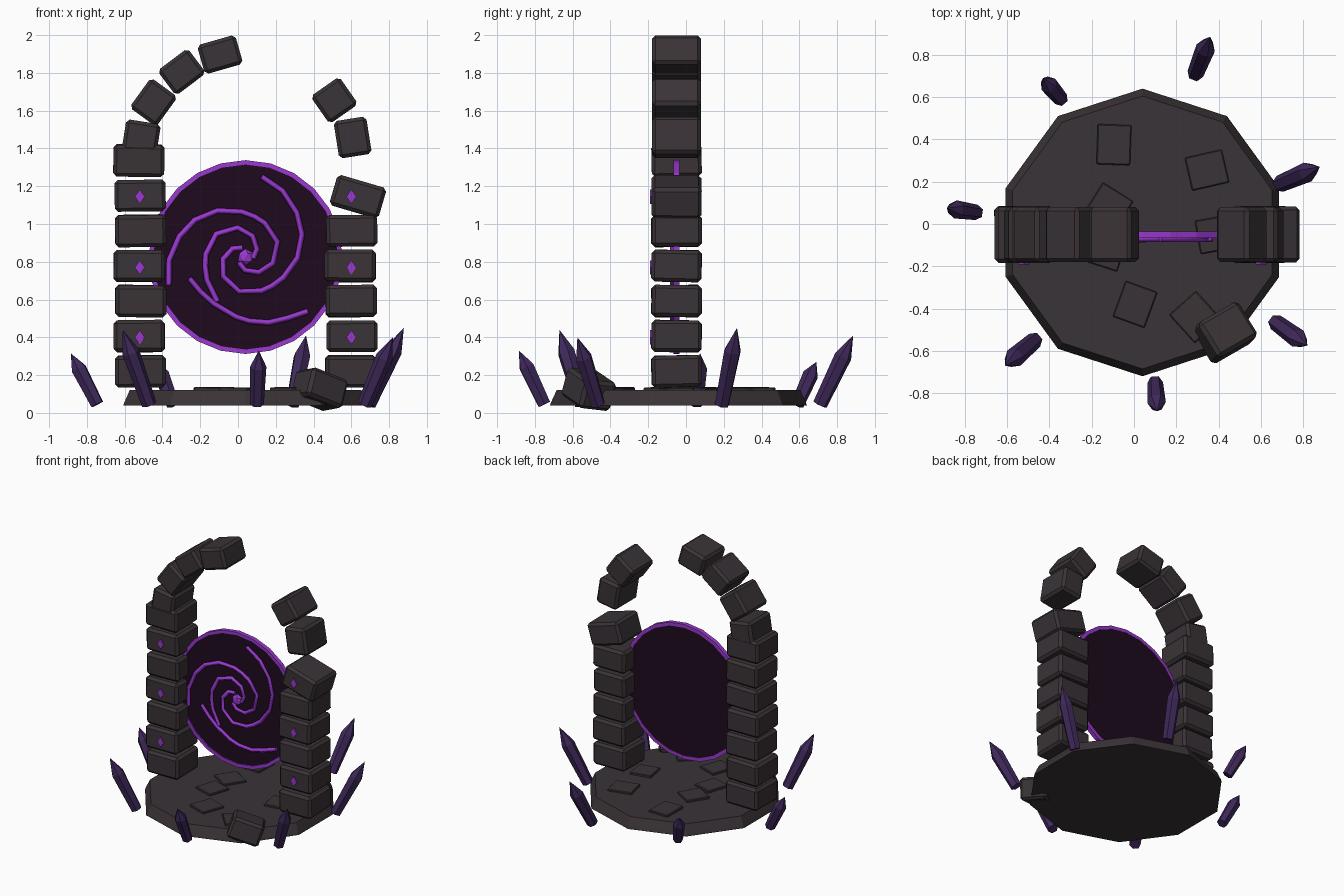
import bpy, bmesh, math, random
from mathutils import Vector, Matrix, Euler

if "Cube" in bpy.data.objects:
    bpy.data.objects.remove(bpy.data.objects["Cube"])

random.seed(4)


def material(name, rgb):
    m = bpy.data.materials.new(name)
    m.diffuse_color = (*rgb, 1)
    m.use_nodes = True
    m.node_tree.nodes["Principled BSDF"].inputs["Base Color"].default_value = m.diffuse_color
    return m


STONE = material("dark stone", (0.042, 0.033, 0.038))
CRYSTAL = material("crystal violet", (0.05, 0.022, 0.105))
GLOW = material("glowing purple", (0.32, 0.04, 0.62))
VOID = material("portal void", (0.0125, 0.003, 0.0125))


def finish(name, bm, mat, matrix=None):
    bmesh.ops.recalc_face_normals(bm, faces=bm.faces)
    me = bpy.data.meshes.new(name)
    bm.to_mesh(me)
    bm.free()
    me.materials.append(mat)
    ob = bpy.data.objects.new(name, me)
    if matrix:
        ob.matrix_world = matrix
    bpy.context.collection.objects.link(ob)
    return ob


def block(name, loc, size, rot=(0, 0, 0), bevel=0.018):
    """Chamfered stone box; rot in degrees."""
    bm = bmesh.new()
    bmesh.ops.create_cube(bm, size=1)
    bmesh.ops.scale(bm, verts=bm.verts, vec=size)
    bmesh.ops.bevel(bm, geom=bm.edges[:], offset=bevel, segments=1, affect='EDGES')
    e = Euler([math.radians(a) for a in rot])
    return finish(name, bm, STONE, Matrix.Translation(loc) @ e.to_matrix().to_4x4())


def rings(name, stations, sides, mat, matrix, start=0.0):
    """Solid of revolution from (radius, z) stations; radius 0 is a point."""
    bm = bmesh.new()
    loops = []
    for r, z in stations:
        n = sides if r > 0 else 1
        loops.append([bm.verts.new((r * math.cos(start + i * math.tau / sides),
                                    r * math.sin(start + i * math.tau / sides), z)) for i in range(n)])
    for a, b in zip(loops, loops[1:]):
        for i in range(sides):
            j = (i + 1) % sides
            bm.faces.new([a[i], a[j], b[0]] if len(b) == 1 else [a[i], a[j], b[j], b[i]])
    for l in (loops[0], loops[-1]):
        if len(l) > 1:
            bm.faces.new(l)
    return finish(name, bm, mat, matrix)


def tube(name, points, radius, mat):
    """Faceted tube along a poly line."""
    cu = bpy.data.curves.new(name, 'CURVE')
    cu.dimensions = '3D'
    cu.bevel_depth = radius
    cu.bevel_resolution = 0
    cu.use_fill_caps = True
    sp = cu.splines.new('POLY')
    sp.points.add(len(points) - 1)
    for p, co in zip(sp.points, points):
        p.co = (*co, 1)
    cu.materials.append(mat)
    ob = bpy.data.objects.new(name, cu)
    bpy.context.collection.objects.link(ob)


# Ten-sided base slab
rings("base_platform", [(0.68, 0.04), (0.675, 0.055), (0.645, 0.12)], 10, STONE,
      Matrix.Translation((0.04, -0.04, 0)), math.pi / 2)

# Loose paving slabs on the base
for x, y, w, d, a in [(-0.095, 0.375, 0.16, 0.19, -2), (0.345, 0.255, 0.18, 0.16, 13),
                      (0.005, -0.38, 0.16, 0.18, -20), (0.29, -0.44, 0.17, 0.18, 42),
                      (-0.12, 0.08, 0.17, 0.17, -32), (-0.13, -0.12, 0.16, 0.17, -18),
                      (0.38, -0.05, 0.16, 0.16, 10)]:
    block("paving_slab", (x, y, 0.122), (w, d, 0.026), (random.uniform(-1, 1), 1, a), 0.005)

# Pillars of stacked blocks
PY = -0.05
for side, px, count in (("left", -0.52, 7), ("right", 0.60, 6)):
    for i in range(count):
        tilt = 0
        x, z = px + random.uniform(-0.006, 0.006), 0.22 + 0.186 * i
        if side == "right" and i == 5:
            x, z, tilt = 0.635, 1.145, 17
        block(side + "_pillar_block", (x, PY, z), (0.27, 0.265, 0.168),
              (random.uniform(-1.5, 1.5), tilt + random.uniform(-1, 1), random.uniform(-1, 1)))

# Broken arch: x, z, width, height, turn
for x, z, w, h, a in [(-0.515, 1.44, 0.185, 0.205, 9), (-0.447, 1.645, 0.175, 0.195, 36),
                      (-0.298, 1.805, 0.2, 0.165, -37), (-0.095, 1.897, 0.21, 0.16, -16),
                      (0.607, 1.458, 0.175, 0.2, -9), (0.51, 1.655, 0.185, 0.178, -35)]:
    block("arch_block", (x, PY, z), (w, 0.26, h), (0, a, 0))

# Fallen block at the front
block("fallen_block", (0.43, -0.515, 0.125), (0.23, 0.195, 0.16), (-6, 19, 30))

# Diamond runes on the pillar fronts
for px in (-0.52, 0.60):
    for z in (0.40, 0.77, 1.145):
        rings("rune", [(0.038, 0), (0.038, 0.009)], 4, GLOW,
              Matrix.Translation((px, PY - 0.132, z)) @ Matrix.Rotation(math.pi / 2, 4, 'X')
              @ Matrix.Diagonal((0.7, 1, 1, 1)))

# Portal disc and its rim
CX, CZ = 0.04, 0.825
facing = Matrix.Translation((CX, PY, CZ)) @ Matrix.Rotation(math.pi / 2, 4, 'X')
rings("portal_disc", [(0.495, -0.013), (0.495, 0.008)], 24, VOID, facing)
bm = bmesh.new()
prof = [(0.487, -0.015), (0.513, -0.015), (0.513, 0.017), (0.487, 0.017)]
loops = [[bm.verts.new((r * math.cos(i * math.tau / 24), r * math.sin(i * math.tau / 24), z))
          for r, z in prof] for i in range(24)]
for i in range(24):
    a, b = loops[i], loops[(i + 1) % 24]
    for j in range(4):
        k = (j + 1) % 4
        bm.faces.new([a[j], a[k], b[k], b[j]])
finish("portal_rim", bm, GLOW, facing)

# Swirl arms: (degrees back from the tip, radius)
ARM = [(0, .43), (18, .40), (38, .36), (57, .325), (80, .28), (107, .235), (125, .215),
       (142, .205), (177, .19), (215, .155), (250, .115), (290, .075), (335, .045)]
SHORT = [(0, .445), (14, .40), (29, .375), (45, .345), (57, .325), (82, .30), (100, .30), (117, .315)]


def swirl(name, pts, tip):
    out = []
    for back, r in pts:
        t = math.radians(tip - back)
        out.append((CX - 0.005 + r * math.cos(t), PY - 0.02, CZ + 0.005 + r * math.sin(t)))
    tube(name, out, 0.0155, GLOW)


swirl("swirl_arm", ARM, 78)
swirl("swirl_arm", ARM, 201)
swirl("swirl_arm", ARM[4:], 319)
swirl("swirl_outer_arm", SHORT, 319)
bm = bmesh.new()
bmesh.ops.create_icosphere(bm, subdivisions=1, radius=0.045)
finish("swirl_core", bm, GLOW, Matrix.Translation((CX, PY - 0.015, CZ)) @ Matrix.Diagonal((1, 0.6, 1, 1)))

# Crystals leaning outwards: base x, y, tip x, y, z
for bx, by, tx, ty, tz in [(0.29, 0.71, 0.36, 0.885, 0.41), (-0.345, 0.59, -0.43, 0.69, 0.27),
                           (0.69, 0.19, 0.878, 0.27, 0.45), (-0.745, 0.055, -0.885, 0.075, 0.315),
                           (-0.47, -0.55, -0.61, -0.67, 0.44), (0.10, -0.75, 0.11, -0.885, 0.33),
                           (0.67, -0.465, 0.82, -0.575, 0.40)]:
    base, tip = Vector((bx, by, 0.045)), Vector((tx, ty, tz))
    axis = tip - base
    L = axis.length
    w = 0.034 + 0.03 * L
    rings("crystal", [(w * 0.85, 0), (w, L * 0.7), (0, L)], 6, CRYSTAL,
          Matrix.Translation(base) @ axis.to_track_quat('Z', 'Y').to_matrix().to_4x4())
